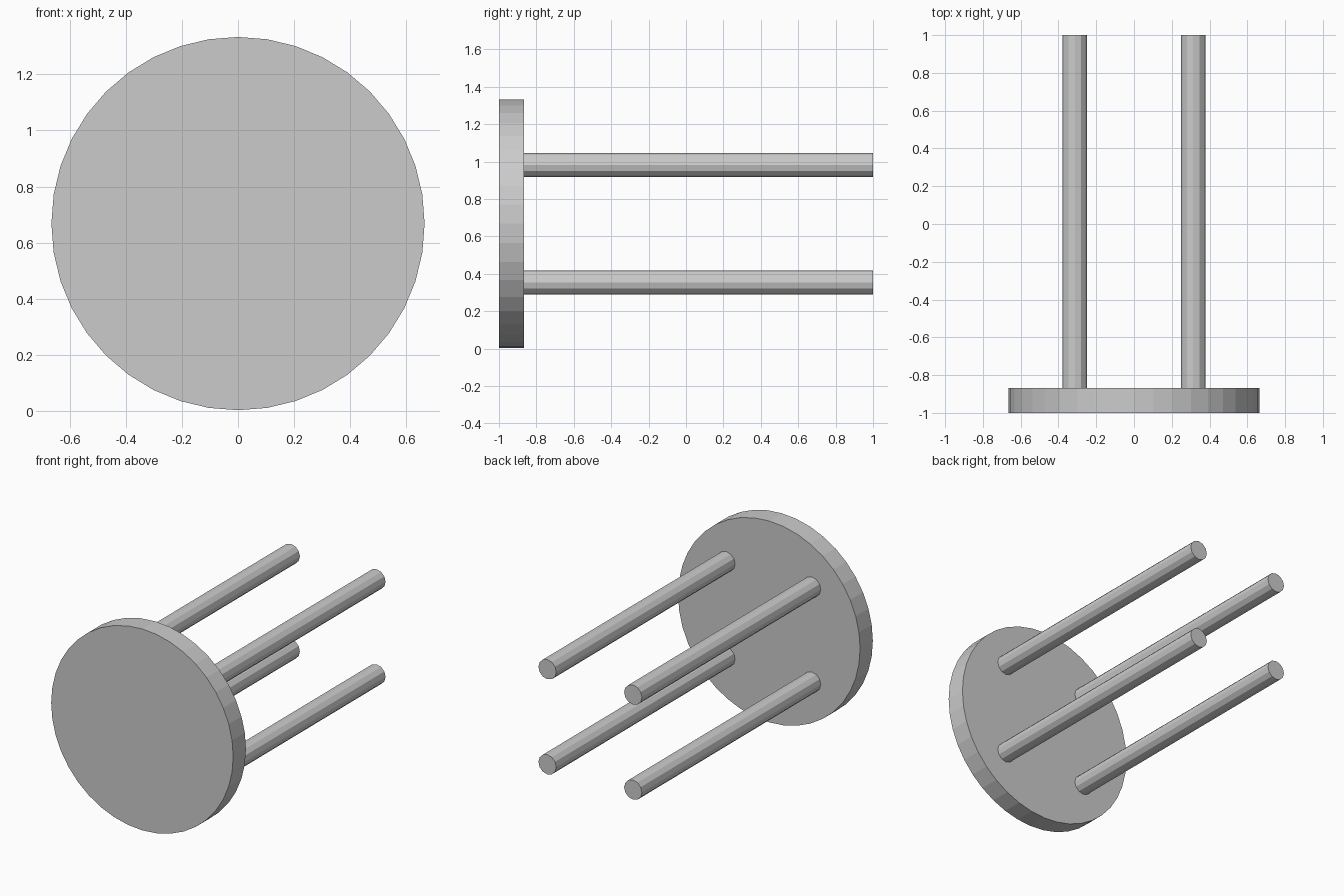
import bpy
from math import pi

if "Cube" in bpy.data.objects:
    bpy.data.objects.remove(bpy.data.objects["Cube"])

CENTER_Z = 0.668
DISC_BACK = -0.867


def cylinder_y(name, x, z, radius, y0, y1, sides):
    """Flat-shaded cylinder running along y from y0 to y1."""
    bpy.ops.mesh.primitive_cylinder_add(
        vertices=sides, radius=radius, depth=y1 - y0,
        location=(x, (y0 + y1) / 2, z), rotation=(pi / 2, 0, 0))
    obj = bpy.context.object
    obj.name = name
    return obj


# Round plate at the front
cylinder_y("round_plate", 0, CENTER_Z, 0.665, -1.0, DISC_BACK, 40)

# Four rods reaching back from the plate
for side, sx in (("left", -1), ("right", 1)):
    for level, sz in (("lower", -1), ("upper", 1)):
        cylinder_y(f"{level}_{side}_rod", sx * 0.313, CENTER_Z + sz * 0.314,
                   0.065, DISC_BACK, 1.0, 12)
